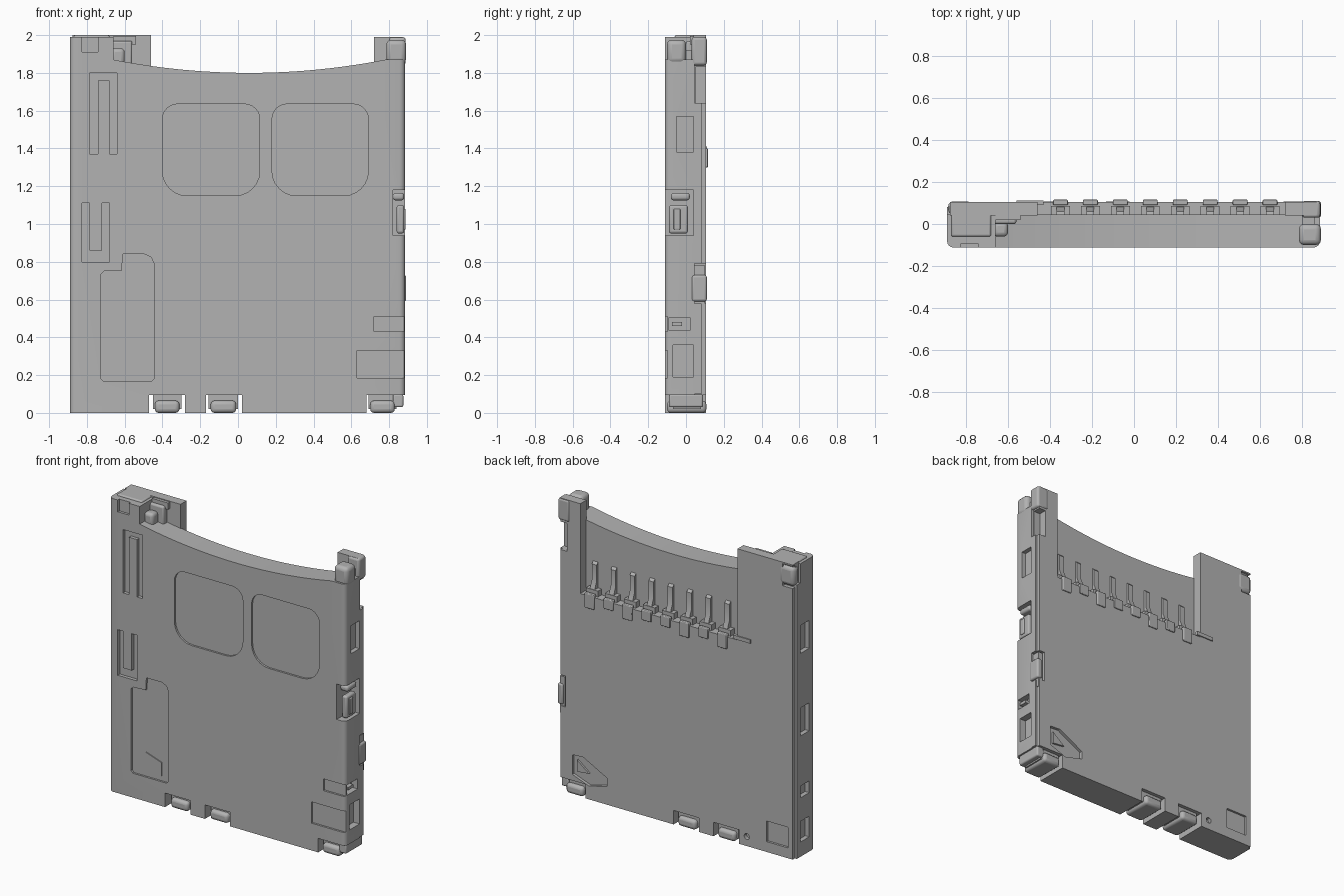
import bpy, bmesh, math

if "Cube" in bpy.data.objects:
    bpy.data.objects.remove(bpy.data.objects["Cube"], do_unlink=True)

grey = bpy.data.materials.new("plain grey")
grey.use_nodes = True
grey.diffuse_color = (0.45, 0.45, 0.45, 1)
grey.node_tree.nodes["Principled BSDF"].inputs["Base Color"].default_value = (0.45, 0.45, 0.45, 1)


def link(name, bm):
    bmesh.ops.recalc_face_normals(bm, faces=bm.faces)
    me = bpy.data.meshes.new(name)
    bm.to_mesh(me)
    bm.free()
    me.materials.append(grey)
    ob = bpy.data.objects.new(name, me)
    bpy.context.collection.objects.link(ob)
    return ob


def prism(name, pts, y0, y1, round_sides=0.0):
    """Outline in x-z pushed from y0 to y1, optionally rounding the upright front corners."""
    bm = bmesh.new()
    face = bm.faces.new([bm.verts.new((x, y0, z)) for x, z in pts])
    new = bmesh.ops.extrude_face_region(bm, geom=[face])["geom"]
    for v in new:
        if isinstance(v, bmesh.types.BMVert):
            v.co.y = y1
    if round_sides:
        es = [e for e in bm.edges if all(abs(v.co.y - y0) < 1e-5 and abs(v.co.x) > 0.87 for v in e.verts)
              and abs(e.verts[0].co.z - e.verts[1].co.z) > 0.2]
        bmesh.ops.bevel(bm, geom=es, offset=round_sides, segments=4, affect='EDGES', profile=0.5)
    return link(name, bm)


def box(name, x0, x1, y0, y1, z0, z1, bevel=0.0):
    ob = prism(name, [(x0, z0), (x1, z0), (x1, z1), (x0, z1)], y0, y1)
    if bevel:
        m = ob.modifiers.new("soft edges", 'BEVEL')
        m.width, m.segments = bevel, 3
    return ob


def rounded(x0, x1, z0, z1, low, high):
    """Rounded rectangle outline with separate lower and upper radii."""
    pts = []
    corners = [(x0, z0, 1, 1, low, 180), (x1, z0, -1, 1, low, 270),
               (x1, z1, -1, -1, high, 0), (x0, z1, 1, -1, high, 90)]
    for x, z, sx, sz, r, a in corners:
        for i in range(7):
            t = math.radians(a + 15 * i)
            pts.append((x + sx * r + r * math.cos(t), z + sz * r + r * math.sin(t)))
    return pts


def cut(target, cutters):
    """Subtract each cutter from the target, then discard it."""
    for c in cutters:
        c.hide_render = True
        m = target.modifiers.new("cut", 'BOOLEAN')
        m.operation, m.solver, m.object = 'DIFFERENCE', 'EXACT', c
    bpy.context.view_layer.update()
    me = bpy.data.meshes.new_from_object(target.evaluated_get(bpy.context.evaluated_depsgraph_get()))
    target.modifiers.clear()
    target.data = me
    for c in cutters:
        bpy.data.objects.remove(c, do_unlink=True)


NOTCHES = [(-0.47, -0.28), (-0.17, 0.02), (0.68, 0.95)]


def notches():
    return [box("notch", a, b, -0.2, 0.2, -0.1, 0.095) for a, b in NOTCHES]


# front shell with curved card mouth
arc = [(0.78 - 1.44 * i / 24, 1.80 + 0.07 * ((0.72 - 1.44 * i / 24) / 0.72) ** 2) for i in range(25)]
outline = [(-0.89, 0), (0.885, 0), (0.885, 1.87)] + arc + [(-0.66, 1.99), (-0.89, 1.99)]
shell = prism("front_shell", outline, -0.112, 0.045, 0.03)

F = -0.2
D = -0.099
cutters = notches()
# twin label windows
for a, b in ((-0.40, 0.115), (0.18, 0.69)):
    cutters.append(prism("window", rounded(a, b, 1.15, 1.635, 0.13, 0.08), F, D))
# two U-shaped spring slots and the latch window
cutters.append(prism("slot", [(-0.785, 1.37), (-0.74, 1.37), (-0.74, 1.76), (-0.68, 1.76), (-0.68, 1.37),
                              (-0.64, 1.37), (-0.64, 1.80), (-0.785, 1.80)], F, D + 0.01))
cutters.append(prism("slot", [(-0.825, 0.80), (-0.68, 0.80), (-0.68, 1.11), (-0.72, 1.11), (-0.72, 0.86),
                              (-0.785, 0.86), (-0.785, 1.11), (-0.825, 1.11)], F, D + 0.01))
cutters.append(prism("latch_window", [(-0.71, 0.165), (-0.46, 0.165), (-0.445, 0.18), (-0.445, 0.79),
                                      (-0.46, 0.825), (-0.495, 0.84), (-0.61, 0.84), (-0.615, 0.755),
                                      (-0.71, 0.75), (-0.725, 0.735), (-0.725, 0.18)], F, D))
# openings wrapping the right edge
cutters += [box("opening", 0.72, 0.95, F, D, 0.43, 0.51),
            box("opening", 0.63, 0.95, F, D, 0.185, 0.33),
            box("opening", 0.84, 0.95, -0.09, 0.02, 0.435, 0.505),
            box("opening", 0.84, 0.95, -0.07, 0.04, 0.19, 0.36),
            box("opening", 0.82, 0.95, F, 0.04, 0.94, 1.18),
            box("opening", 0.855, 0.95, -0.05, 0.04, 1.38, 1.57),
            box("opening", -0.825, -0.74, F, -0.095, 1.91, 2.1)]
# openings on the left edge
for z0, z1 in ((1.38, 1.57), (0.82, 1.01), (0.40, 0.48), (0.10, 0.24)):
    cutters.append(box("opening", -0.95, -0.86, -0.05, 0.04, z0, z1))
cut(shell, cutters)

# latch tongue
prism("latch_tongue", [(-0.60, 0.20), (-0.50, 0.20), (-0.50, 0.29), (-0.62, 0.33)], -0.105, -0.095)

# rear housing with contact recess
back = [(-0.875, 0), (0.87, 0), (0.87, 1.99), (0.72, 1.99), (0.72, 1.38),
        (-0.46, 1.38), (-0.46, 2.0), (-0.875, 2.0)]
housing = prism("rear_housing", back, 0.04, 0.105)
hexagon = [(0.78, 0.27), (0.70, 0.275), (0.52, 0.18), (0.52, 0.125), (0.655, 0.09), (0.78, 0.136)]
cut(housing, notches() + [
    prism("pocket", hexagon, 0.085, 0.2),
    box("pocket", -0.84, -0.68, 0.09, 0.2, 0.07, 0.21),
    prism("pin_hole", [(-0.53 + 0.02 * math.cos(i * math.pi / 6), 0.065 + 0.02 * math.sin(i * math.pi / 6))
                       for i in range(12)], 0.08, 0.2),
    box("side_gap", 0.82, 0.95, 0.05, 0.2, 1.64, 1.83),
    box("side_gap", 0.83, 0.95, 0.02, 0.2, 0.58, 0.79),
    box("corner_gap", -0.95, -0.80, 0.08, 0.2, 1.84, 1.99)])
prism("pocket_wedge", [(0.75, 0.24), (0.66, 0.17), (0.75, 0.16)], 0.084, 0.098)

# side walls closing the shell
box("left_side_wall", -0.89, -0.87, 0.04, 0.082, 0, 1.86)
box("right_side_wall_lower", 0.865, 0.885, 0.04, 0.082, 0.1, 0.58)
box("right_side_wall_upper", 0.865, 0.885, 0.04, 0.082, 0.79, 1.64)

# row of eight contacts
for i in range(8):
    x = -0.35 + 0.1425 * i
    drop = 0.03 if i in (0, 2, 5, 7) else 0
    box("contact_base", x - 0.045, x + 0.045, 0.045, 0.085, 1.37, 1.42)
    box("contact_tab", x - 0.035, x + 0.035, 0.09, 0.116, 1.33 - drop, 1.40, 0.005)
    bm = bmesh.new()
    prof = [(0.085, 1.41), (0.06, 1.47), (0.06, 1.58), (0.04, 1.60), (0.04, 1.41)]
    f = bm.faces.new([bm.verts.new((x - 0.018, y, z)) for y, z in prof])
    for v in bmesh.ops.extrude_face_region(bm, geom=[f])["geom"]:
        if isinstance(v, bmesh.types.BMVert):
            v.co.x = x + 0.018
    link("contact_spring", bm)

# rolled feet along the bottom
for a, b in ((-0.44, -0.31), (-0.145, -0.01), (0.70, 0.83)):
    box("foot", a, b, -0.10, 0.108, 0.0, 0.065, 0.02)
    box("foot_web", a - 0.01, b + 0.01, -0.07, 0.08, 0.02, 0.10)
box("corner_block", 0.82, 0.875, -0.09, 0.09, 0.03, 0.1, 0.01)

# right edge clip and roll
box("side_clip", 0.84, 0.88, -0.09, 0.01, 0.95, 1.10, 0.012)
box("side_clip_ridge", 0.85, 0.887, -0.065, -0.03, 0.97, 1.08, 0.005)
box("side_roll", 0.82, 0.88, -0.08, 0.02, 1.125, 1.165, 0.015)
box("side_prong", 0.845, 0.88, -0.075, -0.02, 0.46, 0.48)

# card detection lever
box("lever_loop", 0.85, 0.89, 0.03, 0.11, 0.59, 0.73, 0.012)
box("lever_arm", 0.84, 0.875, 0.04, 0.10, 0.53, 0.78)

# top corner pieces
box("right_top_tab", 0.785, 0.89, -0.10, 0.0, 1.85, 1.975, 0.025)
box("right_top_bridge", 0.80, 0.86, -0.02, 0.05, 1.86, 1.92)
box("right_top_cap", 0.80, 0.887, 0.03, 0.11, 1.84, 1.99, 0.015)
box("left_top_tab", -0.885, -0.77, 0.045, 0.108, 1.85, 1.98, 0.025)
box("left_top_cap", -0.87, -0.68, -0.06, 0.09, 1.97, 2.0, 0.01)
box("left_spring_block", -0.67, -0.56, 0.0, 0.045, 1.83, 1.97, 0.012)
box("left_spring_finger", -0.67, -0.60, -0.06, 0.01, 1.84, 1.93, 0.02)
box("left_top_bar", -0.66, -0.54, 0.02, 0.06, 1.95, 1.995)
box("rear_top_lip", -0.56, -0.43, 0.09, 0.112, 1.385, 1.41)

# smooth shading with crisp edges
for ob in bpy.context.view_layer.objects:
    ob.select_set(ob.type == 'MESH')
    if ob.type == 'MESH':
        bpy.context.view_layer.objects.active = ob
bpy.ops.object.shade_smooth_by_angle(angle=math.radians(30))
